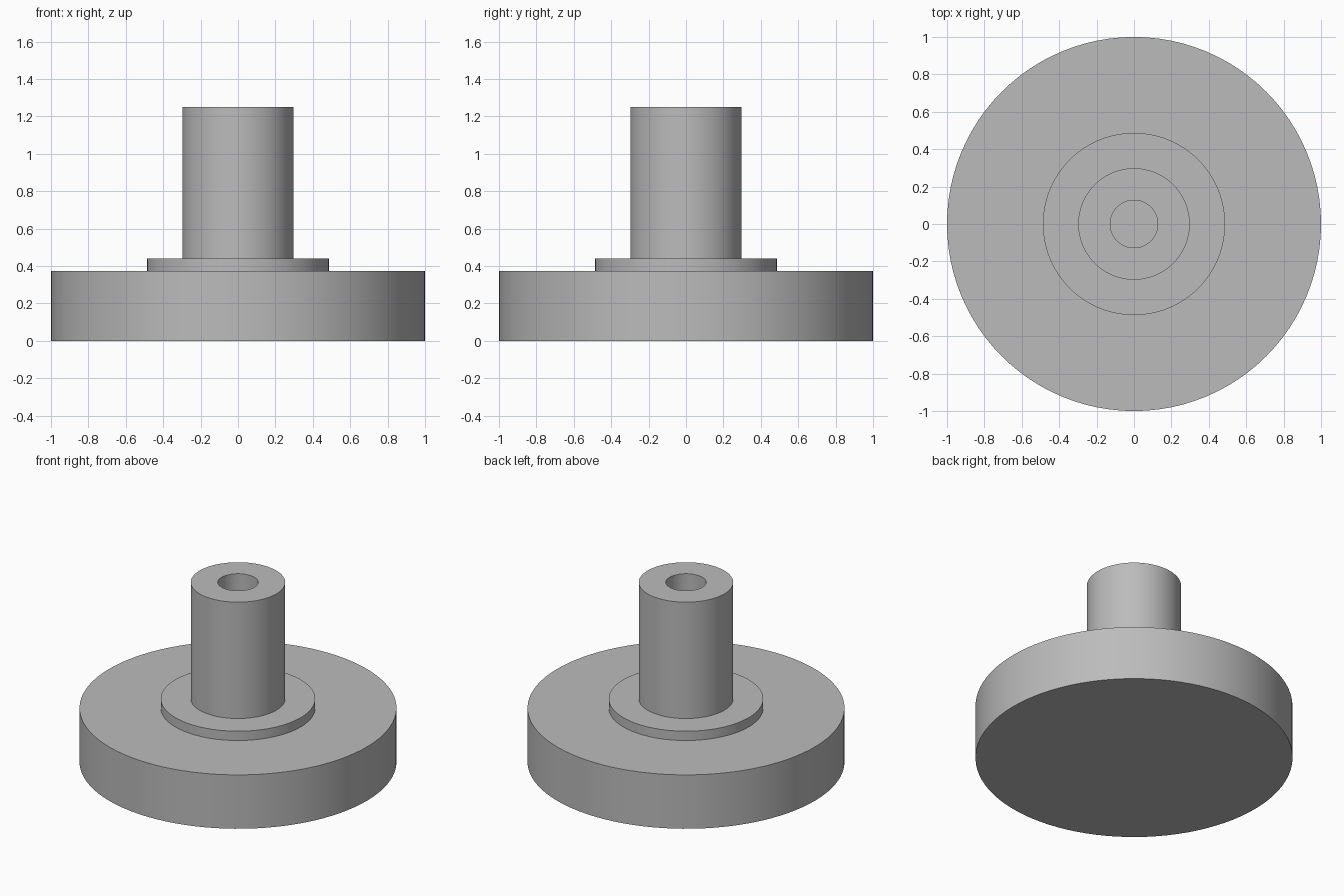
import bpy
import bmesh
import math

cube = bpy.data.objects.get("Cube")
if cube:
    bpy.data.objects.remove(cube, do_unlink=True)

SEGMENTS = 96
BASE_R, COLLAR_R, STEM_R, BORE_R = 1.0, 0.487, 0.298, 0.127
BASE_TOP, COLLAR_TOP, STEM_TOP = 0.375, 0.44, 1.25
BORE_FLOOR = COLLAR_TOP

# Plain grey material
grey = bpy.data.materials.new("plain_grey")
colour = (0.5, 0.5, 0.5, 1.0)
grey.use_nodes = True
grey.diffuse_color = colour
grey.node_tree.nodes["Principled BSDF"].inputs["Base Color"].default_value = colour


def lathe(name, profile, material):
    """Spin a (radius, height) profile around z into one closed solid."""
    bm = bmesh.new()
    verts = [bm.verts.new((r, 0, z)) for r, z in profile]
    edges = [bm.edges.new(pair) for pair in zip(verts, verts[1:])]
    bmesh.ops.spin(bm, geom=verts + edges, cent=(0, 0, 0), axis=(0, 0, 1),
                   angle=math.tau, steps=SEGMENTS)
    bmesh.ops.remove_doubles(bm, verts=bm.verts, dist=1e-4)
    bmesh.ops.recalc_face_normals(bm, faces=bm.faces)
    mesh = bpy.data.meshes.new(name)
    bm.to_mesh(mesh)
    bm.free()
    mesh.materials.append(material)
    obj = bpy.data.objects.new(name, mesh)
    bpy.context.collection.objects.link(obj)
    bpy.ops.object.select_all(action="DESELECT")
    obj.select_set(True)
    bpy.context.view_layer.objects.active = obj
    bpy.ops.object.shade_smooth_by_angle(angle=math.radians(30))
    return obj


# Round base, raised collar and hollow stem in one turned profile
lathe("mounting_foot", [
    (0, 0), (BASE_R, 0), (BASE_R, BASE_TOP),
    (COLLAR_R, BASE_TOP), (COLLAR_R, COLLAR_TOP),
    (STEM_R, COLLAR_TOP), (STEM_R, STEM_TOP),
    (BORE_R, STEM_TOP), (BORE_R, BORE_FLOOR), (0, BORE_FLOOR),
], grey)
